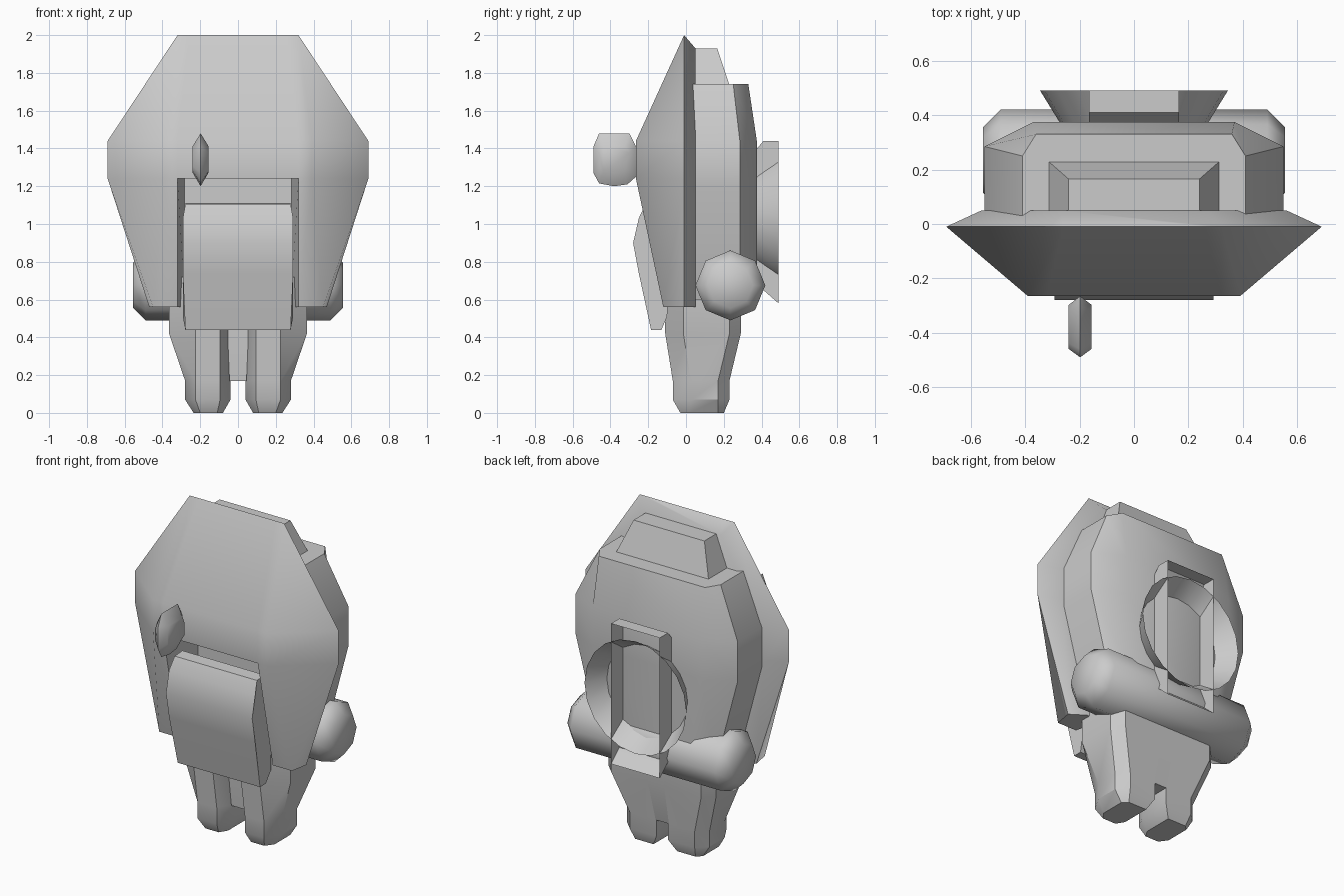
import bpy, bmesh, math

if "Cube" in bpy.data.objects:
    bpy.data.objects.remove(bpy.data.objects["Cube"])


def finish(name, bm, angle=35, closed=True):
    bmesh.ops.remove_doubles(bm, verts=bm.verts, dist=0.0005)
    if closed:
        bmesh.ops.recalc_face_normals(bm, faces=bm.faces)
    me = bpy.data.meshes.new(name)
    bm.to_mesh(me)
    bm.free()
    ob = bpy.data.objects.new(name, me)
    bpy.context.collection.objects.link(ob)
    bpy.ops.object.select_all(action='DESELECT')
    ob.select_set(True)
    bpy.context.view_layer.objects.active = ob
    bpy.ops.object.shade_smooth_by_angle(angle=math.radians(angle))
    return ob


def loft(bm, rings, start=True, end=True, skip=()):
    """Skin closed rings of points; skip leaves out chosen side strips."""
    vs = [[bm.verts.new(p) for p in r] for r in rings]
    n = len(vs[0])
    for a, b in zip(vs, vs[1:]):
        for i in range(n):
            if i not in skip:
                j = (i + 1) % n
                bm.faces.new((a[i], a[j], b[j], b[i]))
    if start:
        bm.faces.new(vs[0])
    if end:
        bm.faces.new(vs[-1])


def both(half):
    """Complete a right-hand half section with its mirror image."""
    return half + [(-x, y, z) for x, y, z in reversed(half)]


def solid(name, rings, angle=35):
    bm = bmesh.new()
    loft(bm, rings)
    return finish(name, bm, angle)


# Front shell: full-width upper part and two lobes either side of a notch
bm = bmesh.new()
rows = [
    [(.27, .05, 1.93), (.32, -.01, 2.0), (.32, -.01, 2.0), (.26, -.01, 2.0)],
    [(.56, .05, 1.43), (.69, -.01, 1.44), (.39, -.265, 1.44), (.32, -.265, 1.44)],
    [(.56, .05, 1.24), (.69, -.01, 1.24), (.39, -.265, 1.24), (.32, -.265, 1.24)],
]
loft(bm, [both(r) for r in rows], end=False)
low = [(.38, .05, .56), (.47, -.01, .56), (.45, -.12, .56), (.32, -.12, .56), (.28, .05, .56)]
top = rows[2] + [(.28, .05, 1.24)]
for s in (1, -1):
    loft(bm, [[(s * x, y, z) for x, y, z in r] for r in (top, low)], start=False)
bm.faces.new([bm.verts.new(p) for p in both(top[3:])])
bmesh.ops.dissolve_degenerate(bm, edges=bm.edges, dist=0.0005)
finish("front_shell", bm, 50)

# Panel set in the notch
profile = [(-.14, 1.11), (-.215, 1.105), (-.25, 1.03), (-.28, .90), (-.25, .74),
           (-.185, .44), (-.13, .44), (-.10, .51), (-.08, .9)]
solid("front_panel", [[(x * (1 if .5 < z < 1.08 else .955), y, z) for y, z in profile]
                      for x in (-.292, .292)])

# Rear body, chamfered towards the back
solid("rear_body", [both([(w, .02, z), (w, y1, z), (v, y2, z)]) for z, w, y1, v, y2 in (
    (1.74, .41, .25, .36, .33), (1.44, .55, .285, .37, .375),
    (1.20, .55, .285, .37, .375), (.60, .39, .285, .26, .375))], 40)

# Block on top of the body
solid("top_block", [both([(w, .03, z), (w, y, z)]) for z, w, y in
                    ((1.72, .32, .235), (1.93, .24, .165))], 20)

# Cross cylinder with chamfered ends
solid("rear_cylinder", [[(x, .235 + r * math.cos(i * math.pi / 4), .675 + r * math.sin(i * math.pi / 4))
                         for i in range(8)]
                        for x, r in ((-.555, .12), (-.49, .185), (.49, .185), (.555, .12))], 50)

# Flared ring on the back
bm = bmesh.new()
loft(bm, [[(r * math.cos(i * math.pi / 10), y, 1.03 + r * math.sin(i * math.pi / 10))
           for i in range(20)] for y, r in ((.49, .345), (.365, .268))], False, False)
finish("back_ring", bm, 35, False)

# Open upright frame through the ring
side = [(.36, 1.38), (.41, 1.44), (.49, 1.44), (.49, .58), (.41, .65), (.36, .70)]
bm = bmesh.new()
loft(bm, [[(x, y, z) for y, z in side] for x in (-.165, .165)], skip=(2, 5))
finish("back_frame", bm, 20, False)

# Legs
for s, name in ((1, "right_leg"), (-1, "left_leg")):
    rings = []
    for z, xi, xo, f0, f1, yf, yb in (
            (0, .08, .235, .11, .20, -.03, .20), (.07, .04, .28, .095, .225, -.07, .23),
            (.17, .04, .28, .095, .225, -.07, .23), (.42, .05, .365, .095, .225, -.11, .29),
            (.72, .05, .365, .095, .225, -.11, .29)):
        c = .06 if z else .03
        rings.append([(s * x, y, z) for x, y in (
            (f0, yf), (f1, yf), (xo, yf + 1.6 * c), (xo, yb - c), (xo - c, yb),
            (xi, yb), (xi, yf + 1.6 * c))])
    solid(name, rings, 30)

# Web joining the legs
solid("hip_web", [both([(w, yf, z), (w, yb, z)]) for z, w, yf, yb in
                  ((.17, .045, .0, .23), (.42, .055, -.02, .29), (.72, .055, -.02, .29))], 20)

# Small lens-shaped fin on the front
edge = [(-.49, 1.27), (-.49, 1.41), (-.46, 1.48), (-.30, 1.48), (-.265, 1.41),
        (-.265, 1.25), (-.31, 1.21), (-.38, 1.2), (-.46, 1.215)]
inner = [(-.38 + (y + .38) * .72, 1.343 + (z - 1.343) * .5) for y, z in edge]
solid("front_fin", [[(-.198 + d, y, z) for y, z in p]
                    for d, p in ((-.042, inner), (0, edge), (.042, inner))], 50)
